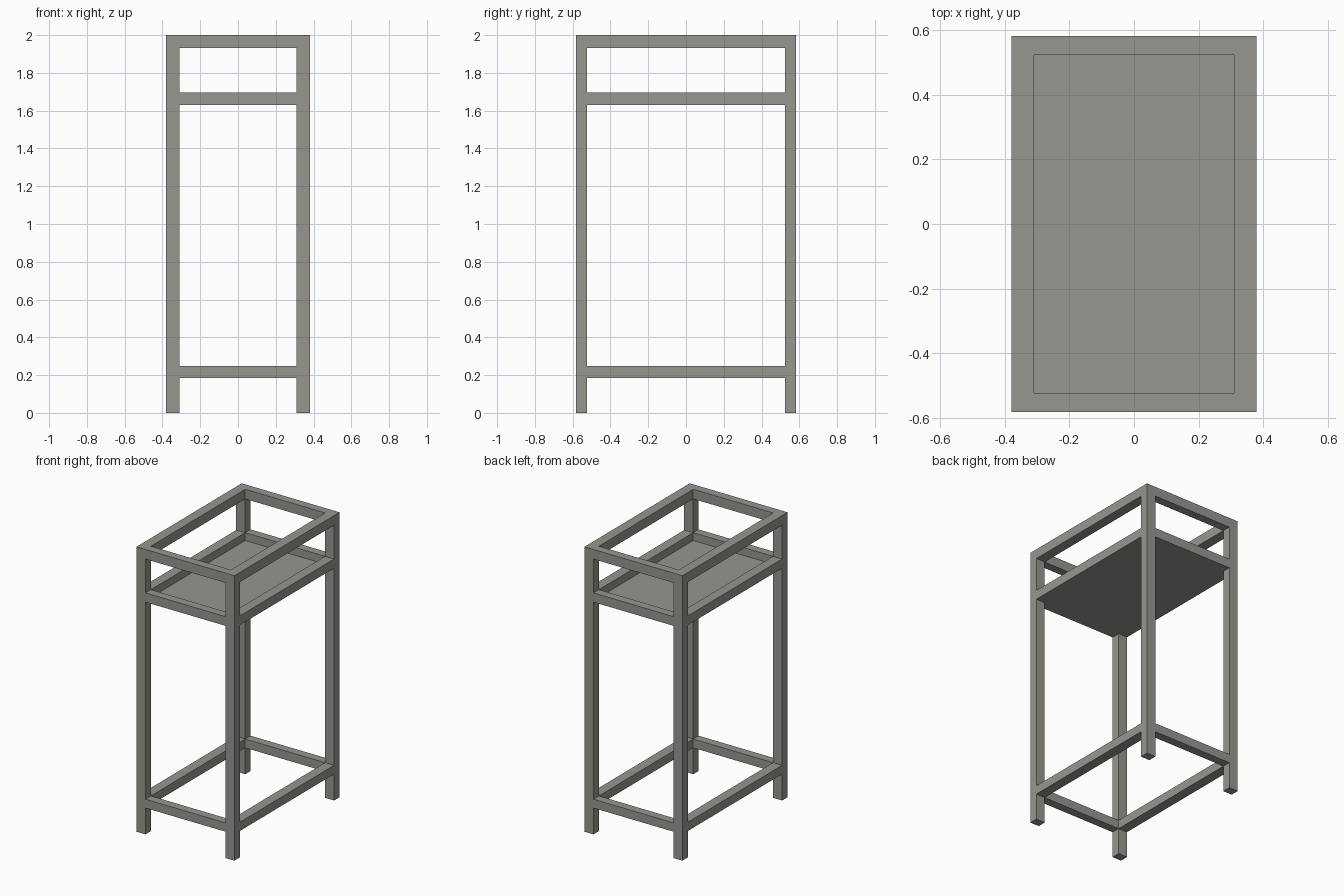
import bpy

if "Cube" in bpy.data.objects:
    bpy.data.objects.remove(bpy.data.objects["Cube"])

HX, HY = 0.38, 0.583      # outer half sizes
TX, TY = 0.07, 0.06       # bar thickness along x and y

grey = bpy.data.materials.new("warm grey metal")
grey.diffuse_color = (0.31, 0.305, 0.28, 1)
grey.use_nodes = True
grey.node_tree.nodes["Principled BSDF"].inputs["Base Color"].default_value = grey.diffuse_color


def box(name, x0, x1, y0, y1, z0, z1):
    bpy.ops.mesh.primitive_cube_add(
        size=1, location=((x0 + x1) / 2, (y0 + y1) / 2, (z0 + z1) / 2))
    ob = bpy.context.object
    ob.name = name
    ob.scale = (x1 - x0, y1 - y0, z1 - z0)
    bpy.ops.object.transform_apply(location=False, rotation=False, scale=True)
    ob.data.materials.append(grey)
    return ob


def span(side, half, thick):
    # range of a bar flush with the outer side
    a, b = side * half, side * (half - thick)
    return min(a, b), max(a, b)


# Four full-height legs
for sx, xn in ((-1, "left"), (1, "right")):
    for sy, yn in ((-1, "front"), (1, "back")):
        box(f"{yn}_{xn}_leg", *span(sx, HX, TX), *span(sy, HY, TY), 0, 2)

# Three rings of rails between the legs
for level, z0, z1 in (("lower", 0.185, 0.247), ("tray", 1.63, 1.695), ("top", 1.932, 2.0)):
    for s, n in ((-1, "front"), (1, "back")):
        box(f"{level}_{n}_rail", -HX + TX, HX - TX, *span(s, HY, TY), z0, z1)
    for s, n in ((-1, "left"), (1, "right")):
        box(f"{level}_{n}_rail", *span(s, HX, TX), -HY + TY, HY - TY, z0, z1)

# Thin tray panel flush with the underside of the tray rails
box("tray_panel", -HX + TX, HX - TX, -HY + TY, HY - TY, 1.63, 1.64)
